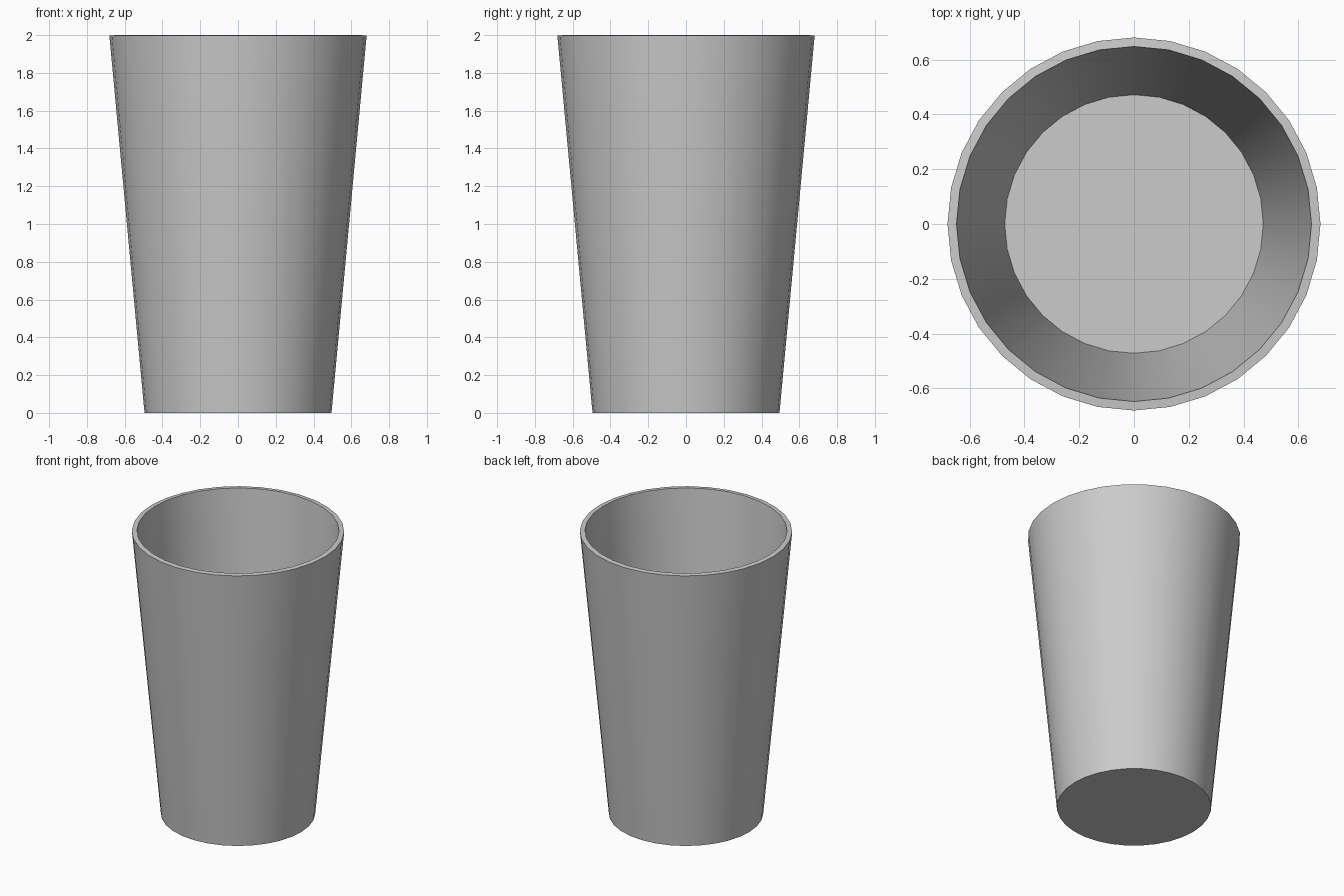
import bpy

if "Cube" in bpy.data.objects:
    bpy.data.objects.remove(bpy.data.objects["Cube"])

SIDES = 32
HEIGHT = 1.997  # the solidified inner lip rises slightly to z = 2
WALL = 0.033

# Tapered cup body, wider at the rim
bpy.ops.mesh.primitive_cone_add(
    vertices=SIDES, radius1=0.495, radius2=0.681, depth=HEIGHT,
    end_fill_type='NGON', location=(0, 0, HEIGHT / 2))
cup = bpy.context.object
cup.name = "cup"

# Open the top by removing the upper cap
bpy.ops.object.mode_set(mode='EDIT')
bpy.ops.mesh.select_all(action='DESELECT')
bpy.ops.object.mode_set(mode='OBJECT')
for face in cup.data.polygons:
    face.select = face.normal.z > 0.9
bpy.ops.object.mode_set(mode='EDIT')
bpy.ops.mesh.select_mode(type='FACE')
bpy.ops.mesh.delete(type='FACE')
bpy.ops.object.mode_set(mode='OBJECT')

# Give the wall and floor thickness towards the inside
shell = cup.modifiers.new("wall_thickness", 'SOLIDIFY')
shell.thickness = WALL
shell.offset = -1
bpy.ops.object.modifier_apply(modifier=shell.name)

# Smooth sides with crisp rim and base edges
bpy.ops.object.shade_smooth_by_angle(angle=0.6)
